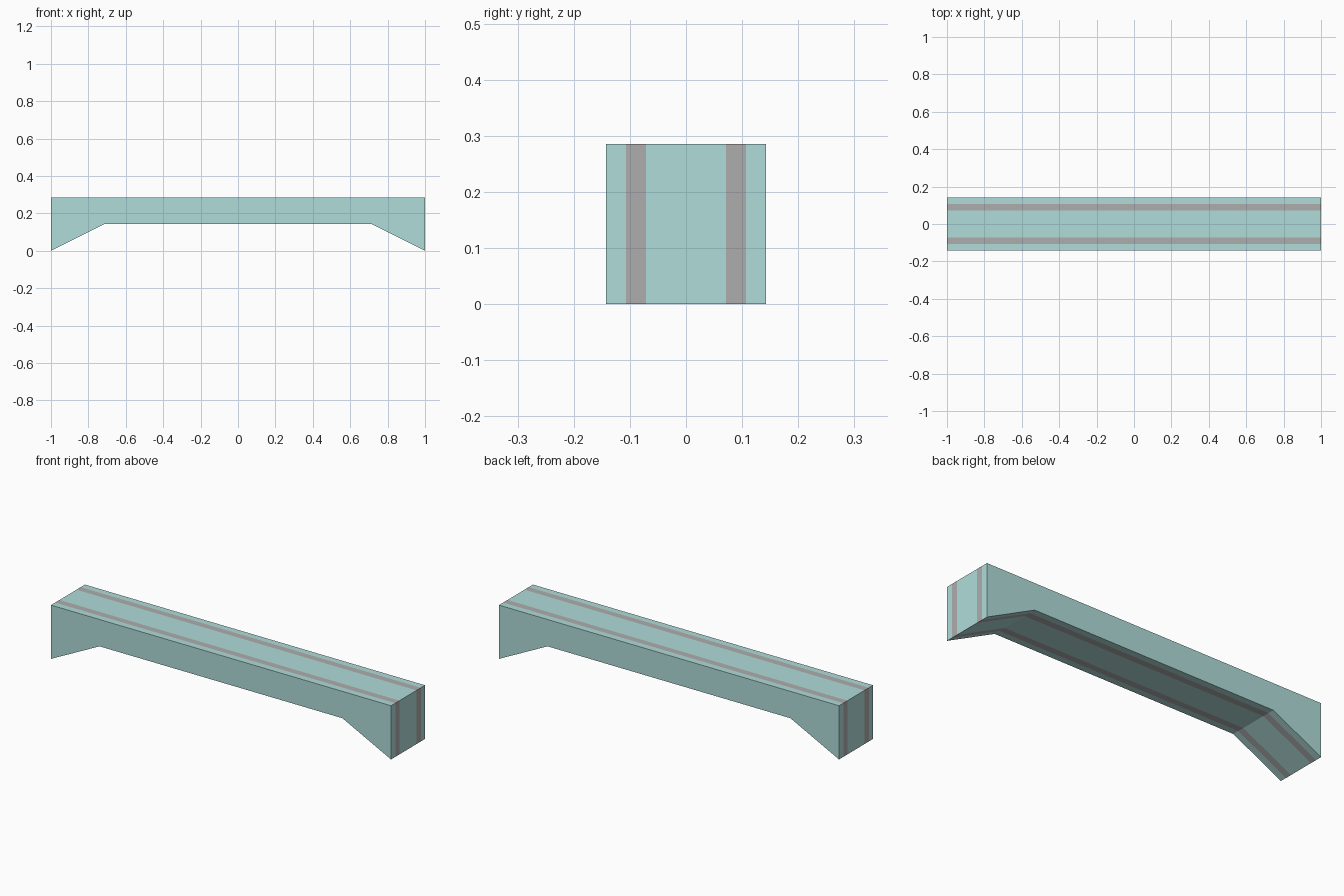
import bpy
import bmesh

if "Cube" in bpy.data.objects:
    bpy.data.objects.remove(bpy.data.objects["Cube"])

U = 1 / 7  # block unit: beam is 14 x 2 x 2 units


def material(name, rgb):
    mat = bpy.data.materials.new(name)
    mat.diffuse_color = (*rgb, 1)
    mat.use_nodes = True
    mat.node_tree.nodes["Principled BSDF"].inputs["Base Color"].default_value = mat.diffuse_color
    return mat


# Side profile: flat top, haunches sloping down at both ends
profile = [(-7, 0), (-5, 1), (5, 1), (7, 0), (7, 2), (-7, 2)]
# Lengthwise bands across the width; odd bands are the stripes
bands = [-1, -0.75, -0.5, 0.5, 0.75, 1]

bm = bmesh.new()
rings = [[bm.verts.new((x * U, y * U, z * U)) for x, z in profile] for y in bands]

# Flat front and back faces
bm.faces.new(rings[0])
bm.faces.new(rings[-1])

# Banded skin wrapping the top, ends and underside
n = len(profile)
for i, (a, b) in enumerate(zip(rings, rings[1:])):
    for j in range(n):
        k = (j + 1) % n
        face = bm.faces.new((a[j], a[k], b[k], b[j]))
        face.material_index = i % 2

bmesh.ops.recalc_face_normals(bm, faces=bm.faces)
mesh = bpy.data.meshes.new("striped_beam")
bm.to_mesh(mesh)
bm.free()

mesh.materials.append(material("pale_teal", (0.43, 0.72, 0.70)))
mesh.materials.append(material("stripe_grey", (0.43, 0.42, 0.42)))
beam = bpy.data.objects.new("striped_beam", mesh)
bpy.context.collection.objects.link(beam)
